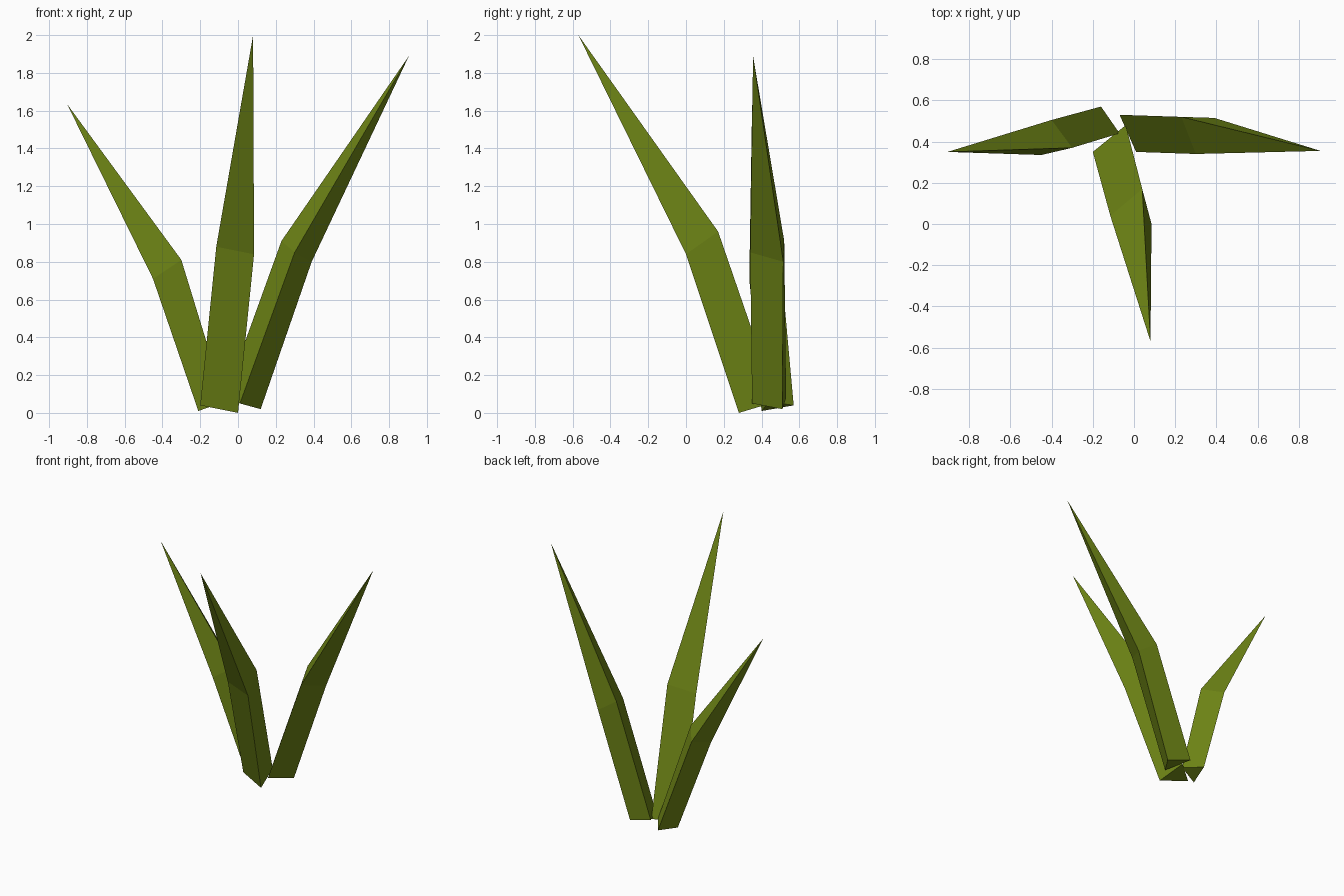
import bpy
import bmesh

if "Cube" in bpy.data.objects:
    bpy.data.objects.remove(bpy.data.objects["Cube"])

leaf = bpy.data.materials.new("leaf_green")
leaf.diffuse_color = (0.16, 0.24, 0.008, 1.0)
leaf.use_nodes = True
leaf.node_tree.nodes["Principled BSDF"].inputs["Base Color"].default_value = leaf.diffuse_color


def blade(name, base, mid, tip):
    """Three-sided blade: capped base triangle, bent at the mid triangle, pointed tip."""
    bm = bmesh.new()
    rings = [[bm.verts.new(p) for p in ring] for ring in (base, mid)]
    point = bm.verts.new(tip)
    bm.faces.new(rings[0])
    for i in range(3):
        j = (i + 1) % 3
        bm.faces.new((rings[0][i], rings[0][j], rings[1][j], rings[1][i]))
        bm.faces.new((rings[1][i], rings[1][j], point))
    bmesh.ops.recalc_face_normals(bm, faces=bm.faces[:])
    mesh = bpy.data.meshes.new(name)
    bm.to_mesh(mesh)
    bm.free()
    mesh.materials.append(leaf)
    obj = bpy.data.objects.new(name, mesh)
    bpy.context.collection.objects.link(obj)
    return obj


# Short blade leaning left
blade("left_blade",
      [(-0.21, 0.40, 0.01), (-0.07, 0.44, 0.06), (-0.16, 0.57, 0.04)],
      [(-0.45, 0.335, 0.71), (-0.30, 0.37, 0.81), (-0.40, 0.505, 0.76)],
      (-0.905, 0.35, 1.635))

# Tall blade leaning forward
blade("front_blade",
      [(-0.20, 0.35, 0.04), (0.0, 0.28, 0.0), (-0.04, 0.48, 0.06)],
      [(-0.115, 0.04, 0.88), (0.085, 0.0, 0.84), (0.04, 0.17, 0.96)],
      (0.08, -0.57, 2.0))

# Blade leaning right
blade("right_blade",
      [(0.01, 0.35, 0.05), (0.12, 0.51, 0.02), (-0.07, 0.53, 0.08)],
      [(0.30, 0.34, 0.85), (0.39, 0.515, 0.80), (0.23, 0.52, 0.91)],
      (0.905, 0.355, 1.89))
